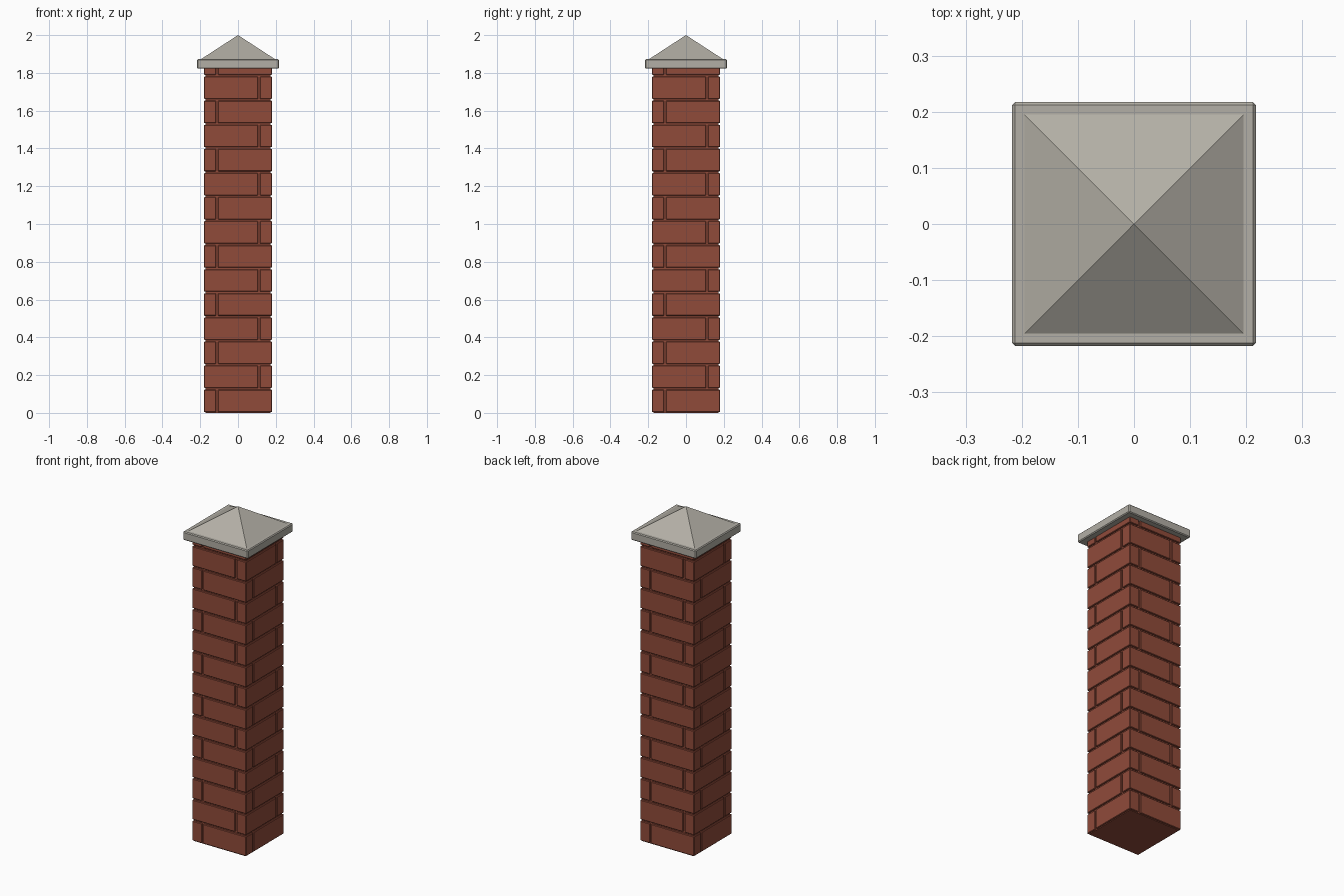
import bpy, bmesh, math
from mathutils import Matrix, Vector

if "Cube" in bpy.data.objects:
    bpy.data.objects.remove(bpy.data.objects["Cube"])

def material(name, rgb):
    m = bpy.data.materials.new(name)
    m.diffuse_color = (*rgb, 1)
    m.use_nodes = True
    m.node_tree.nodes["Principled BSDF"].inputs["Base Color"].default_value = m.diffuse_color
    return m

BRICK = material("red brick", (0.28, 0.07, 0.042))
STONE = material("pale stone", (0.45, 0.43, 0.38))

def finish(bm, name, mat):
    me = bpy.data.meshes.new(name)
    bmesh.ops.recalc_face_normals(bm, faces=bm.faces)
    bm.to_mesh(me)
    bm.free()
    me.materials.append(mat)
    ob = bpy.data.objects.new(name, me)
    bpy.context.collection.objects.link(ob)
    return ob

def box(bm, lo, hi, bevel=0.0, turn=0.0):
    lo, hi = Vector(lo), Vector(hi)
    m = (Matrix.Rotation(turn, 4, 'Z') @ Matrix.Translation((lo + hi) / 2)
         @ Matrix.Diagonal((*(hi - lo), 1)))
    verts = bmesh.ops.create_cube(bm, size=1, matrix=m)["verts"]
    if bevel:
        edges = list({e for v in verts for e in v.link_edges})
        bmesh.ops.bevel(bm, geom=edges, offset=bevel, segments=1, affect='EDGES')

# recessed core behind the joints
R, CORE, TOP = 0.18, 0.172, 1.83
bm = bmesh.new()
box(bm, (-CORE, -CORE, 0), (CORE, CORE, TOP))
finish(bm, "pillar_core", BRICK)

# courses: four bricks in a pinwheel, mirrored on every other course
PITCH, GAP = 0.1275, 0.009
bm = bmesh.new()
for row in range(15):
    z0 = 0.004 + row * PITCH
    z1 = min(z0 + PITCH - GAP, TOP)
    x0, x1 = (-0.106, R) if row % 2 == 0 else (-R, 0.106)
    for k in range(4):
        box(bm, (x0, -R, z0), (x1, -0.116, z1), 0.003, k * math.pi / 2)
finish(bm, "brick_courses", BRICK)

# cap slab
bm = bmesh.new()
box(bm, (-0.217, -0.217, 1.822), (0.217, 0.217, 1.873), 0.005)
finish(bm, "cap_slab", STONE)

# pyramid top
bm = bmesh.new()
bmesh.ops.create_cone(bm, cap_ends=True, segments=4, radius1=0.2 * math.sqrt(2), radius2=0, depth=0.13,
                      matrix=Matrix.Translation((0, 0, 1.935)) @ Matrix.Rotation(math.pi / 4, 4, 'Z'))
finish(bm, "cap_pyramid", STONE)
